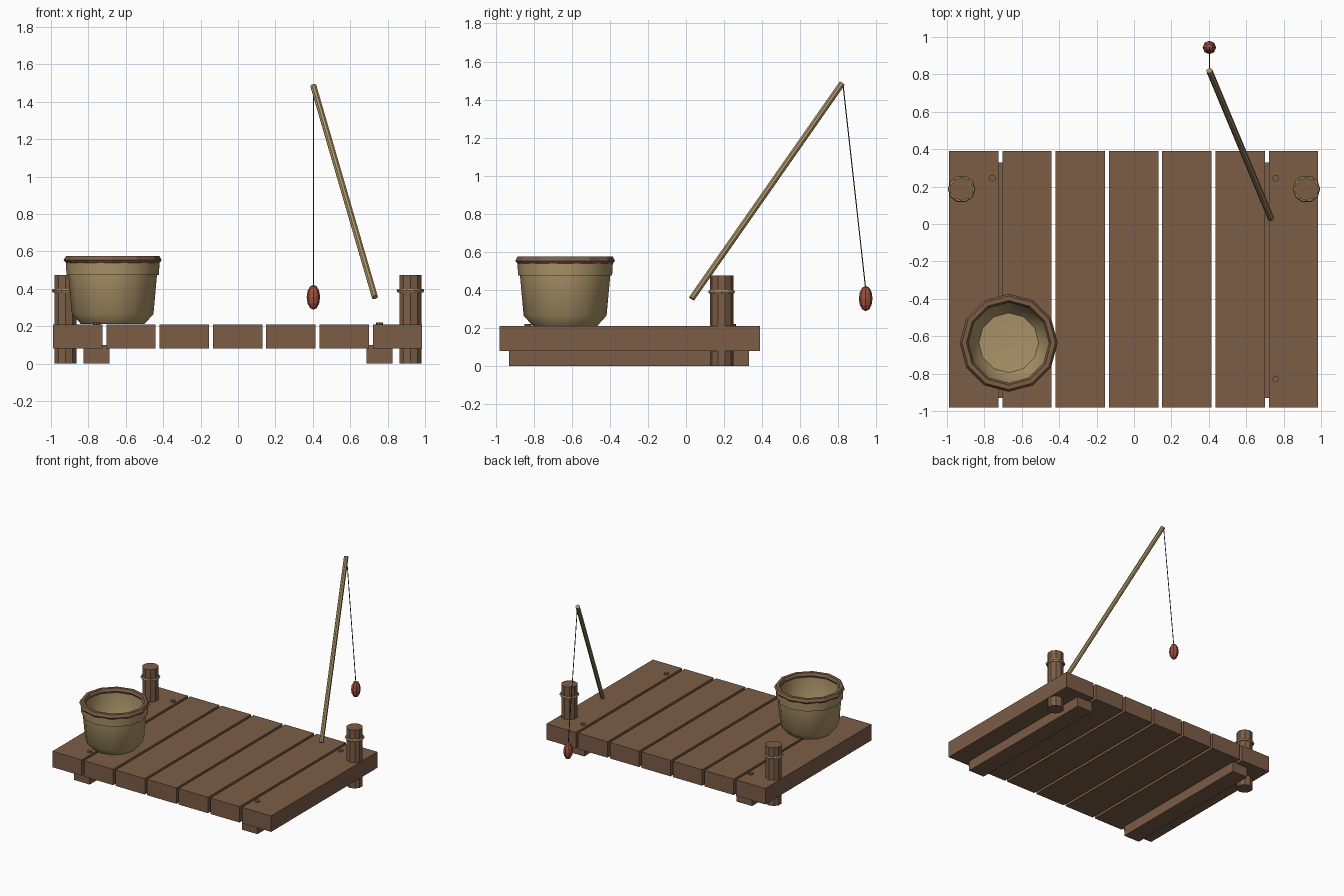
import bpy, bmesh, math
from mathutils import Vector

if "Cube" in bpy.data.objects:
    bpy.data.objects.remove(bpy.data.objects["Cube"], do_unlink=True)


def material(name, rgb):
    m = bpy.data.materials.new(name)
    m.use_nodes = True
    m.diffuse_color = (*rgb, 1)
    m.node_tree.nodes["Principled BSDF"].inputs["Base Color"].default_value = (*rgb, 1)
    return m


wood = material("brown_wood", (0.2, 0.11, 0.062))
tan = material("tan_straw", (0.4, 0.29, 0.135))
red = material("red_float", (0.34, 0.08, 0.05))
dark = material("dark_line", (0.04, 0.035, 0.03))


def finish(name, mat, angle=None):
    ob = bpy.context.object
    ob.name = name
    ob.data.materials.append(mat)
    if angle:
        bpy.ops.object.shade_smooth_by_angle(angle=math.radians(angle))
    return ob


def box(name, x, y, z, mat):
    """Box given as (min, max) along each axis."""
    bpy.ops.mesh.primitive_cube_add(size=1, location=[sum(r) / 2 for r in (x, y, z)])
    ob = finish(name, mat)
    ob.scale = [r[1] - r[0] for r in (x, y, z)]
    return ob


def rod(name, a, b, radius, sides, mat):
    """Cylinder between two points."""
    a, b = Vector(a), Vector(b)
    bpy.ops.mesh.primitive_cylinder_add(vertices=sides, radius=radius,
                                        depth=(b - a).length, location=(a + b) / 2)
    ob = finish(name, mat)
    ob.rotation_euler = (b - a).to_track_quat('Z', 'Y').to_euler()
    return ob


def lathe(name, profile, sides, centre, mat, closed=False, angle=None):
    """Turn an (r, z) profile about the vertical axis."""
    bm = bmesh.new()
    rings = []
    for r, z in profile:
        if r == 0:
            rings.append([bm.verts.new((0, 0, z))] * sides)
        else:
            turns = [2 * math.pi * i / sides for i in range(sides)]
            rings.append([bm.verts.new((r * math.cos(t), r * math.sin(t), z)) for t in turns])
    pairs = list(zip(rings, rings[1:]))
    if closed:
        pairs.append((rings[-1], rings[0]))
    for lo, hi in pairs:
        for i in range(sides):
            j = (i + 1) % sides
            bm.faces.new(dict.fromkeys((lo[i], lo[j], hi[j], hi[i])))
    bmesh.ops.recalc_face_normals(bm, faces=bm.faces)
    me = bpy.data.meshes.new(name)
    bm.to_mesh(me)
    bm.free()
    ob = bpy.data.objects.new(name, me)
    bpy.context.collection.objects.link(ob)
    bpy.ops.object.select_all(action='DESELECT')
    ob.select_set(True)
    bpy.context.view_layer.objects.active = ob
    ob.location = centre
    return finish(name, mat, angle)


# Deck planks
for i in range(7):
    x = -0.857 + 0.285 * i
    box(f"plank_{i + 1}", (x - 0.132, x + 0.132), (-0.98, 0.39), (0.08, 0.21), wood)

for side, s in (("left", 1), ("right", -1)):
    # Beam under the planks
    inner, outer = 0.687 * s, 0.827 * s
    box(f"{side}_beam", (min(inner, outer), max(inner, outer)), (-0.93, 0.33), (0, 0.1), wood)
    # Mooring post with rope ring
    px = 0.922 * s
    rod(f"{side}_post", (px, 0.187, 0), (px, 0.187, 0.475), 0.062, 10, wood)
    bpy.ops.mesh.primitive_torus_add(location=(px, 0.187, 0.39), major_segments=10,
                                     minor_segments=6, major_radius=0.063, minor_radius=0.011)
    finish(f"{side}_rope_ring", tan)
    # Nail heads
    for end, y in (("back", 0.245), ("front", -0.83)):
        rod(f"{side}_{end}_nail", (0.757 * s, y, 0.2), (0.757 * s, y, 0.22), 0.018, 8, wood)

# Bucket: hollow body with a raised band, and a thick rim
bucket = (-0.67, -0.635, 0.21)
lathe("bucket_body", [(0, 0.002), (0.17, 0.002), (0.218, 0.055), (0.237, 0.265), (0.247, 0.265),
                      (0.251, 0.335), (0.225, 0.335), (0.21, 0.1), (0.16, 0.03), (0, 0.02)],
      12, bucket, tan, angle=40)
lathe("bucket_rim", [(0.245, 0.322), (0.262, 0.343), (0.25, 0.365), (0.226, 0.365),
                     (0.215, 0.343), (0.226, 0.322)], 12, bucket, wood, closed=True)

# Fishing rod, line and float
tip = (0.403, 0.82, 1.485)
rod("fishing_rod", (0.732, 0.03, 0.355), tip, 0.017, 8, tan)
rod("fishing_line", (0.403, 0.825, 1.475), (0.403, 0.943, 0.41), 0.003, 5, dark)
bpy.ops.mesh.primitive_uv_sphere_add(segments=8, ring_count=6, radius=0.036,
                                     location=(0.403, 0.944, 0.355))
finish("float", red).scale = (1, 1, 1.85)
